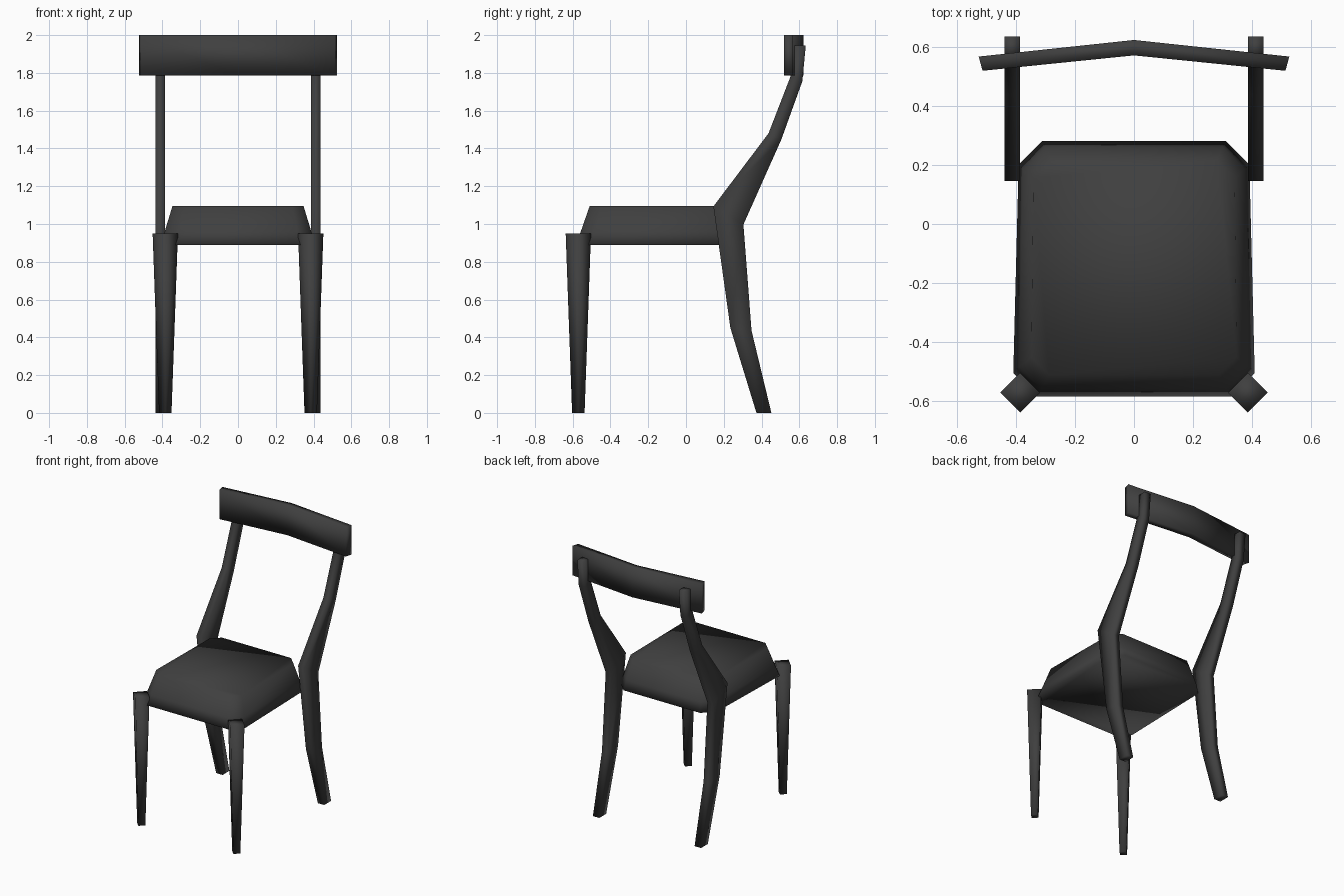
import bpy
import bmesh

cube = bpy.data.objects.get("Cube")
if cube:
    bpy.data.objects.remove(cube, do_unlink=True)

# Single dark finish
finish = bpy.data.materials.new("dark_charcoal")
finish.use_nodes = True
colour = (0.05, 0.05, 0.05, 1)
finish.diffuse_color = colour
finish.node_tree.nodes["Principled BSDF"].inputs["Base Color"].default_value = colour


def loft(name, rings):
    """Skin a closed solid through equal-sized rings of points."""
    bm = bmesh.new()
    loops = [[bm.verts.new(p) for p in ring] for ring in rings]
    n = len(loops[0])
    for low, high in zip(loops, loops[1:]):
        for i in range(n):
            j = (i + 1) % n
            bm.faces.new((low[i], low[j], high[j], high[i]))
    bm.faces.new(loops[0][::-1])
    bm.faces.new(loops[-1])
    bmesh.ops.recalc_face_normals(bm, faces=bm.faces)
    for face in bm.faces:
        face.smooth = True
    mesh = bpy.data.meshes.new(name)
    bm.to_mesh(mesh)
    bm.free()
    mesh.materials.append(finish)
    obj = bpy.data.objects.new(name, mesh)
    bpy.context.collection.objects.link(obj)
    return obj


def seat_ring(z, front_x, back_x, front, back, cut):
    """Tapered rectangle with clipped corners."""
    half = [(front_x - cut, front), (front_x, front + cut),
            (back_x, back - cut), (back_x - cut, back)]
    outline = half + [(-x, y) for x, y in reversed(half)]
    return [(x, y, z) for x, y in outline]


# Seat: short apron with a sloping pad above
loft("seat", [
    seat_ring(0.89, 0.408, 0.39, -0.583, 0.28, 0.08),
    seat_ring(0.96, 0.388, 0.375, -0.557, 0.26, 0.075),
    seat_ring(1.095, 0.347, 0.34, -0.51, 0.215, 0.06),
])

# Rear leg profile: front y, front z, back y, back z
rear_profile = [
    (0.373, 0, 0.452, 0),
    (0.235, 0.45, 0.347, 0.435),
    (0.145, 1.093, 0.304, 0.997),
    (0.437, 1.48, 0.505, 1.448),
    (0.553, 1.78, 0.616, 1.756),
    (0.565, 1.945, 0.634, 1.945),
]

for side, s in (("left", 1), ("right", -1)):
    # Tapered front leg turned to face the corner
    rings = []
    for z, r in ((0, 0.033), (0.95, 0.067)):
        rings.append([(s * 0.385 + dx * r, -0.57 + dy * r, z)
                      for dx, dy in ((1, 0), (0, 1), (-1, 0), (0, -1))])
    loft("front_leg_" + side, rings)

    # Curved rear leg running up into the back post
    inner, outer = s * 0.386, s * 0.438
    loft("rear_leg_" + side, [
        [(inner, fy, fz), (outer, fy, fz), (outer, by, bz), (inner, by, bz)]
        for fy, fz, by, bz in rear_profile])

# Back rail bent at the middle: front x, front y, back x, back y
rail = [(-0.512, 0.518, -0.525, 0.566),
        (0, 0.57, 0, 0.622),
        (0.512, 0.518, 0.525, 0.566)]
loft("back_rail", [
    [(fx, fy, 1.785), (bx, by, 1.785), (bx, by, 2.0), (fx, fy, 2.0)]
    for fx, fy, bx, by in rail])
